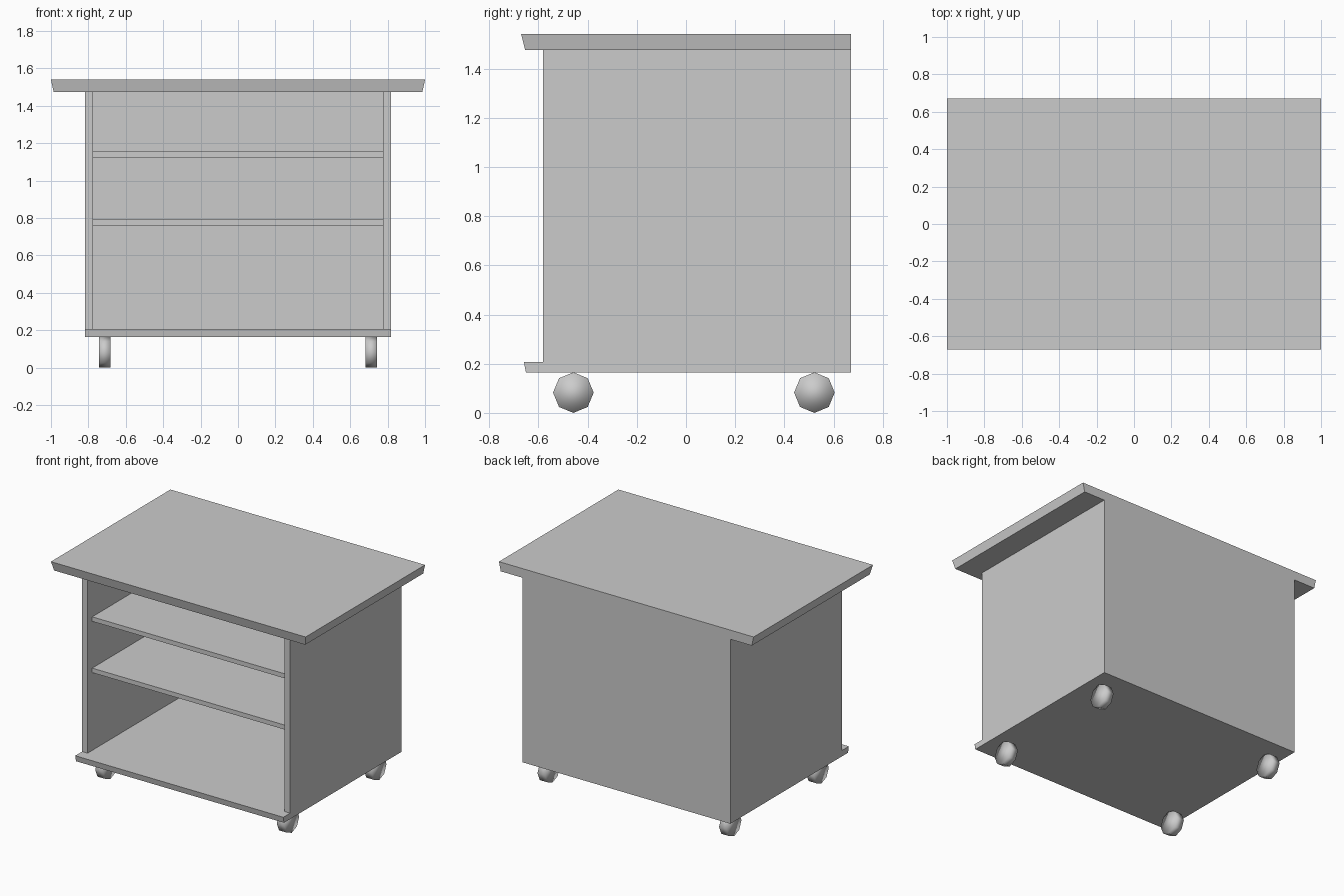
import bpy, bmesh, math
from mathutils import Vector

if "Cube" in bpy.data.objects:
    bpy.data.objects.remove(bpy.data.objects["Cube"])

BACK = 0.67          # shared rear plane
BODY_X = 0.817       # half width of the cabinet
INNER_X = 0.774      # inside face of the side panels
BASE_Z, FLOOR_Z, TOP_Z = 0.165, 0.207, 1.475


def box(name, x, y, z, taper_x=0.0, taper_front=0.0):
    """Box from ranges; the bottom can be pulled in at the sides and front."""
    bm = bmesh.new()
    bmesh.ops.create_cube(bm, size=1)
    for v in bm.verts:
        right, rear, up = (c > 0 for c in v.co)
        p = Vector((x[right], y[rear], z[up]))
        if not up:
            p.x += -taper_x if right else taper_x
            if not rear:
                p.y += taper_front
        v.co = p
    mesh = bpy.data.meshes.new(name)
    bm.to_mesh(mesh)
    bm.free()
    obj = bpy.data.objects.new(name, mesh)
    bpy.context.collection.objects.link(obj)
    return obj


# Table top with slanted front and side edges
box("table_top", (-1, 1), (-BACK, BACK), (TOP_Z, 1.54), 0.014, 0.016)

# Base board, protruding at the front
box("base_board", (-BODY_X, BODY_X), (-0.659, BACK), (BASE_Z, FLOOR_Z), 0, 0.008)

# Side panels
for side, xs in (("left", (-BODY_X, -INNER_X)), ("right", (INNER_X, BODY_X))):
    box(side + "_panel", xs, (-0.582, BACK), (FLOOR_Z, TOP_Z))

# Back panel
box("back_panel", (-INNER_X, INNER_X), (BACK - 0.04, BACK), (FLOOR_Z, TOP_Z))

# Shelves
for name, z in (("lower_shelf", 0.759), ("upper_shelf", 1.123)):
    box(name, (-INNER_X, INNER_X), (-0.53, BACK - 0.04), (z, z + 0.032))

# Eight-sided caster wheels, softly shaded
R = BASE_Z / 2
for side, x in (("left", -0.713), ("right", 0.713)):
    for end, y in (("front", -0.458), ("rear", 0.522)):
        bpy.ops.mesh.primitive_cylinder_add(
            vertices=8, radius=R, depth=0.06, location=(x, y, R),
            rotation=(0, math.pi / 2, 0))
        wheel = bpy.context.object
        wheel.name = f"{end}_{side}_wheel"
        bpy.ops.object.shade_smooth()
